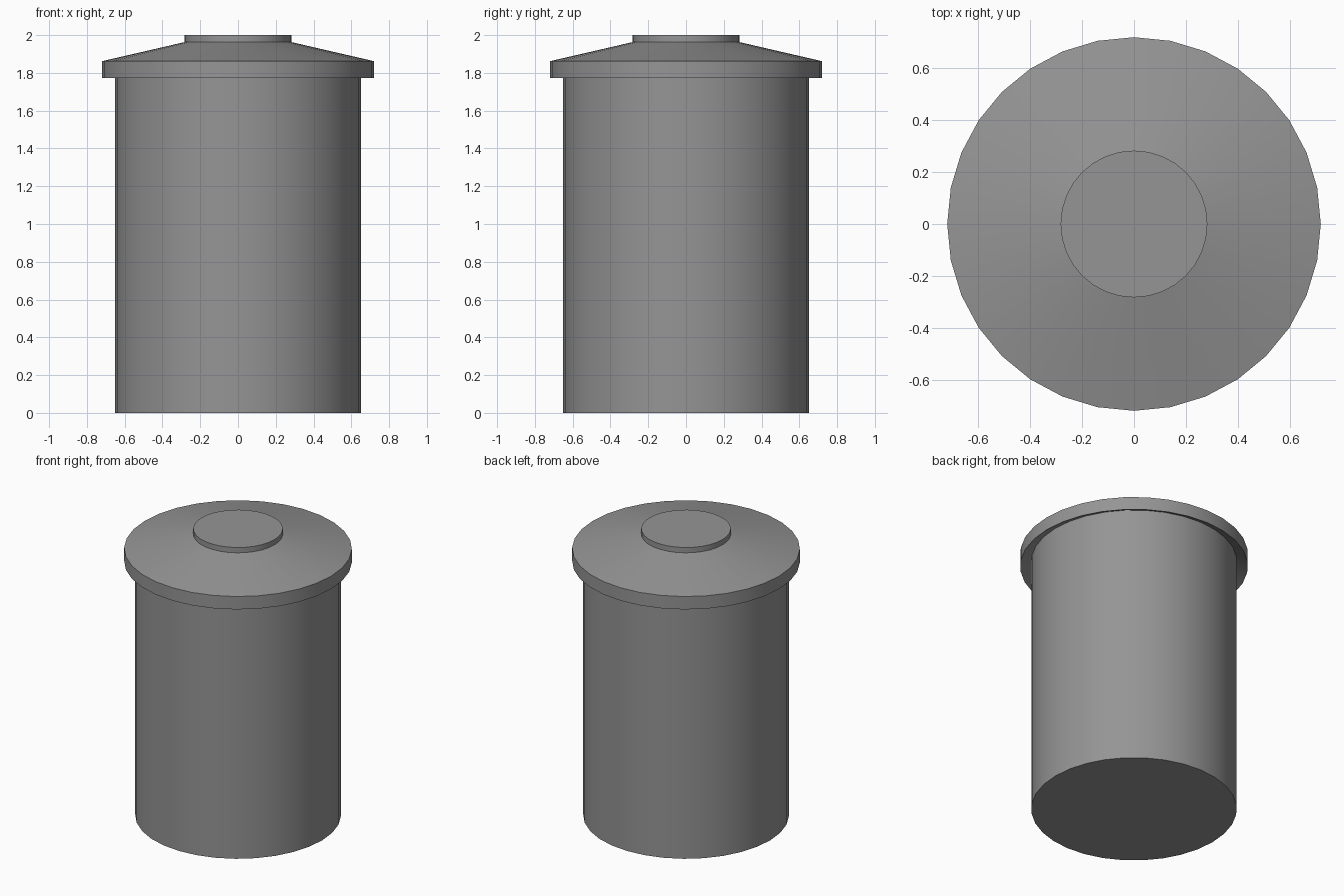
import bpy, bmesh, math

if "Cube" in bpy.data.objects:
    bpy.data.objects.remove(bpy.data.objects["Cube"])

SIDES = 32

# Dark grey shared by all parts
grey = bpy.data.materials.new("dark_grey")
grey.diffuse_color = (0.3, 0.3, 0.3, 1)
grey.use_nodes = True
grey.node_tree.nodes["Principled BSDF"].inputs["Base Color"].default_value = grey.diffuse_color


def lathe(name, profile):
    """Revolve (radius, z) points around z; radius 0 closes the part with a flat cap."""
    bm = bmesh.new()
    rings = []
    for r, z in profile:
        if r == 0:
            continue
        rings.append([bm.verts.new((r * math.cos(2 * math.pi * i / SIDES),
                                    r * math.sin(2 * math.pi * i / SIDES), z))
                      for i in range(SIDES)])
    for a, b in zip(rings, rings[1:]):
        for i in range(SIDES):
            j = (i + 1) % SIDES
            bm.faces.new((a[i], a[j], b[j], b[i]))
    if profile[0][0] == 0:
        bm.faces.new(rings[0][::-1])
    if profile[-1][0] == 0:
        bm.faces.new(rings[-1])
    mesh = bpy.data.meshes.new(name)
    bm.to_mesh(mesh)
    bm.free()
    mesh.materials.append(grey)
    obj = bpy.data.objects.new(name, mesh)
    bpy.context.collection.objects.link(obj)
    bpy.ops.object.select_all(action='DESELECT')
    obj.select_set(True)
    bpy.context.view_layer.objects.active = obj
    bpy.ops.object.shade_smooth_by_angle(angle=math.radians(30))
    return obj


# Plain cylindrical body, running up under the lid
lathe("body", [(0, 0), (0.65, 0), (0.65, 1.807)])

# Overhanging lid: recessed underside, upright rim, shallow cone
lathe("lid", [(0.65, 1.807), (0.72, 1.772), (0.72, 1.862), (0.283, 1.963)])

# Flat disc on top of the lid
lathe("top_cap", [(0.283, 1.963), (0.283, 2.0), (0, 2.0)])
